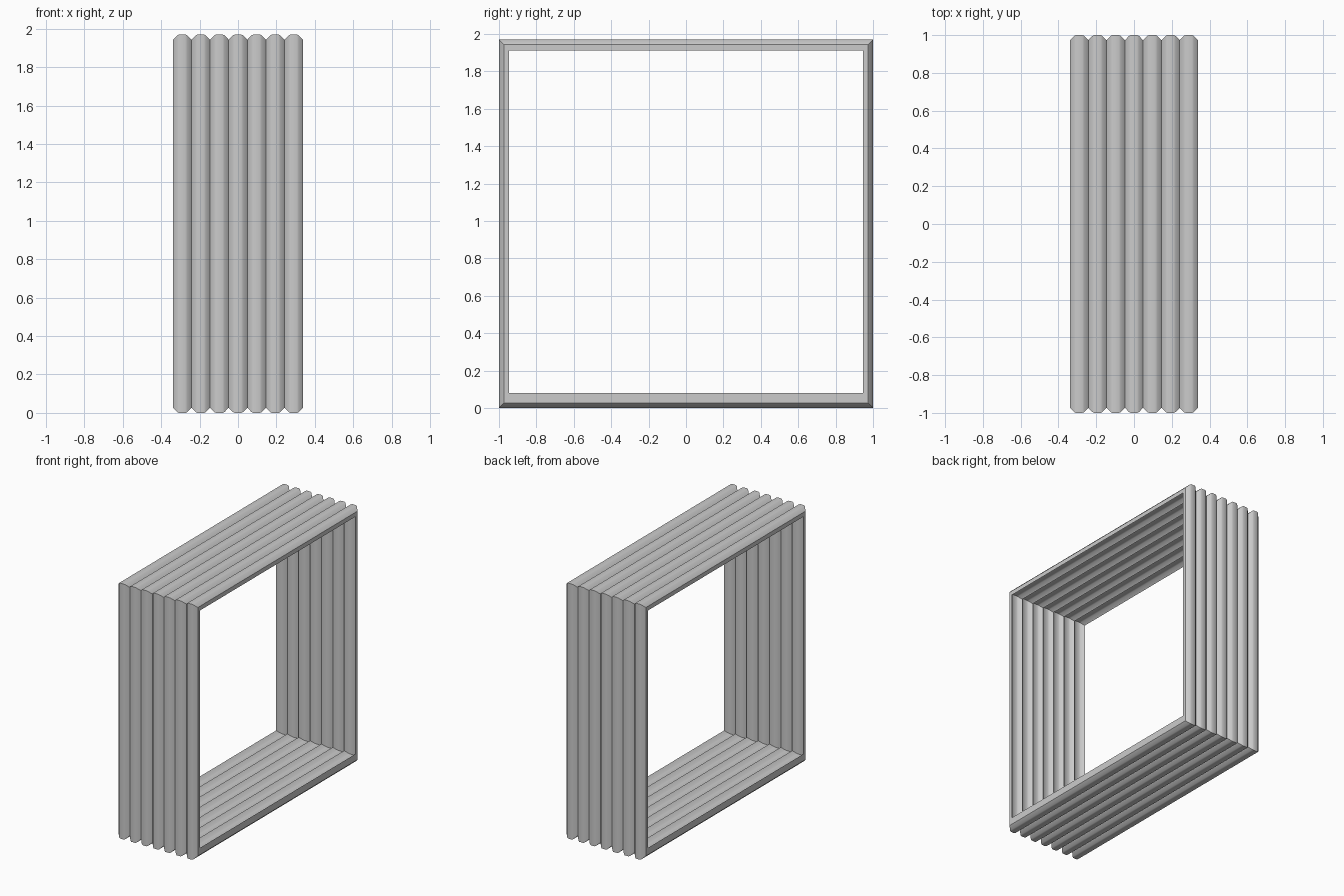
import bpy, bmesh, math

if "Cube" in bpy.data.objects:
    bpy.data.objects.remove(bpy.data.objects["Cube"])

RIBS = 7
PITCH = 0.0968
HEIGHT = 1.97
DEPTH = 0.027                         # depth of the valleys between folds
SIDE, TOP, BOTTOM = 0.026, 0.033, 0.053   # wall thicknesses

# One fold: (offset along x, inset from the outermost surface)
half = PITCH / 2
fold = [(-half, DEPTH), (-0.026, 0.004), (-0.017, 0.0),
        (0.017, 0.0), (0.026, 0.004)]

stations = []
for i in range(RIBS):
    cx = (i - (RIBS - 1) / 2) * PITCH
    stations += [(cx + dx, inset) for dx, inset in fold]
stations.append((RIBS * half, DEPTH))


def ring(bm, x, y, z0, z1):
    return [bm.verts.new((x, a, b)) for a, b in
            ((-y, z0), (y, z0), (y, z1), (-y, z1))]


def bridge(bm, a, b):
    for k in range(4):
        n = (k + 1) % 4
        bm.faces.new((a[k], a[n], b[n], b[k]))


# Pleated square sleeve: outer skin, inner skin and flat end rims
bm = bmesh.new()
outer = [ring(bm, x, 1 - d, d, HEIGHT - d) for x, d in stations]
inner = [ring(bm, x, 1 - d - SIDE, d + BOTTOM, HEIGHT - d - TOP)
         for x, d in stations]
for skin in (outer, inner):
    for a, b in zip(skin, skin[1:]):
        bridge(bm, a, b)
bridge(bm, outer[0], inner[0])
bridge(bm, outer[-1], inner[-1])
bmesh.ops.recalc_face_normals(bm, faces=bm.faces)

mesh = bpy.data.meshes.new("bellows_sleeve")
bm.to_mesh(mesh)
bm.free()
sleeve = bpy.data.objects.new("bellows_sleeve", mesh)
bpy.context.collection.objects.link(sleeve)

# Rounded folds with crisp valleys and corners
bpy.context.view_layer.objects.active = sleeve
sleeve.select_set(True)
bpy.ops.object.shade_smooth_by_angle(angle=math.radians(40))
